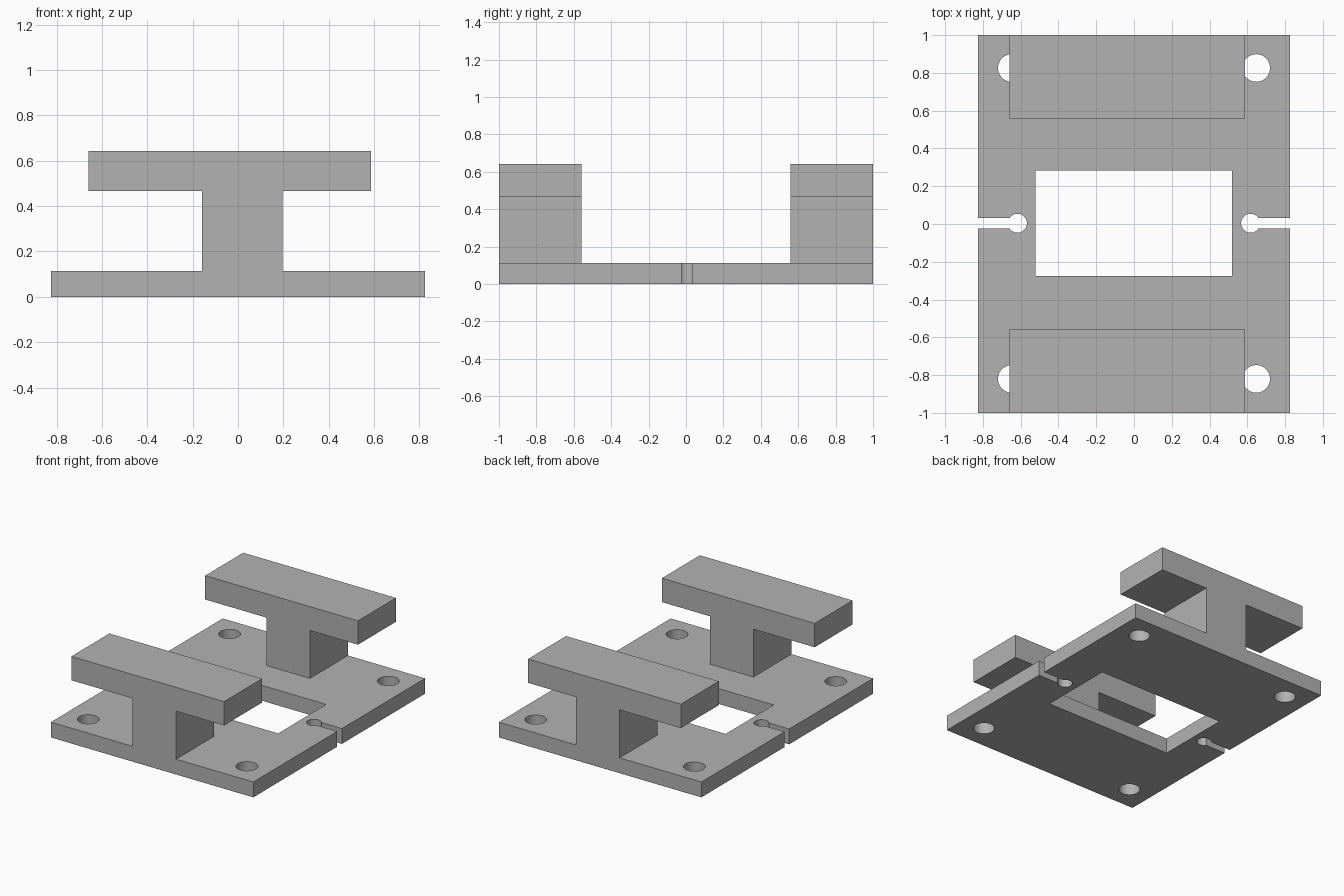
import bpy, bmesh
from math import sin, cos, pi, asin
from mathutils import Matrix

cube = bpy.data.objects.get("Cube")
if cube:
    bpy.data.objects.remove(cube)

grey = bpy.data.materials.new("plain grey")
grey.use_nodes = True
color = (0.45, 0.45, 0.45, 1)
grey.diffuse_color = color
grey.node_tree.nodes["Principled BSDF"].inputs["Base Color"].default_value = color


def arc(cx, cy, r, start, end, steps):
    return [(cx + r * cos(start + (end - start) * i / steps),
             cy + r * sin(start + (end - start) * i / steps)) for i in range(steps + 1)]


def circle(cx, cy, r):
    return arc(cx, cy, r, 0, 2 * pi, 40)[:-1]


def rect(x0, x1, y0, y1):
    return [(x0, y0), (x1, y0), (x1, y1), (x0, y1)]


def extruded(name, loops, depth, matrix):
    """Fill closed loops (inner loops become holes) and extrude by depth."""
    curve = bpy.data.curves.new(name, "CURVE")
    curve.dimensions = "2D"
    curve.fill_mode = "BOTH"
    curve.extrude = depth / 2
    for loop in loops:
        spline = curve.splines.new("POLY")
        spline.points.add(len(loop) - 1)
        for point, (x, y) in zip(spline.points, loop):
            point.co = (x, y, 0, 1)
        spline.use_cyclic_u = True
    source = bpy.data.objects.new(name + " profile", curve)
    bpy.context.collection.objects.link(source)
    bpy.context.view_layer.update()
    graph = bpy.context.evaluated_depsgraph_get()
    mesh = bpy.data.meshes.new_from_object(source.evaluated_get(graph))
    bpy.data.objects.remove(source)
    bm = bmesh.new()
    bm.from_mesh(mesh)
    bmesh.ops.remove_doubles(bm, verts=bm.verts, dist=1e-5)
    bm.transform(matrix)
    bmesh.ops.recalc_face_normals(bm, faces=bm.faces)
    bm.to_mesh(mesh)
    bm.free()
    mesh.name = name
    mesh.materials.clear()
    mesh.materials.append(grey)
    obj = bpy.data.objects.new(name, mesh)
    bpy.context.collection.objects.link(obj)
    bpy.ops.object.select_all(action="DESELECT")
    obj.select_set(True)
    bpy.context.view_layer.objects.active = obj
    bpy.ops.object.shade_smooth_by_angle(angle=pi / 6)
    return obj


# Base plate: outline with a keyhole slot in each side
half_x, thick = 0.825, 0.113
slot_y, slot_half, slot_r, slot_x = 0.004, 0.027, 0.05, 0.617
a = asin(slot_half / slot_r)
right_slot = ([(half_x, slot_y - slot_half)]
              + arc(slot_x, slot_y, slot_r, 2 * pi - a, a, 28)
              + [(half_x, slot_y + slot_half)])
left_slot = [(-x, y) for x, y in reversed(right_slot)]
outline = ([(-half_x, -1), (half_x, -1)] + right_slot
           + [(half_x, 1), (-half_x, 1)] + left_slot)

# Central window and four corner screw holes
window = rect(-0.522, 0.52, -0.276, 0.284)
holes = [circle(sx * 0.647, 0.003 + sy * 0.823, 0.073) for sx in (-1, 1) for sy in (-1, 1)]
extruded("base_plate", [outline, window] + holes, thick,
         Matrix.Translation((0, 0, thick / 2)))

# T-shaped supports at the front and back edges
post_l, post_r, bar_l, bar_r = -0.159, 0.196, -0.658, 0.587
under, top, inner = 0.466, 0.642, 0.558
tee = [(post_l, thick), (post_r, thick), (post_r, under), (bar_r, under),
       (bar_r, top), (bar_l, top), (bar_l, under), (post_l, under)]
for name, side in (("front_support", -1), ("back_support", 1)):
    place = Matrix.Translation((0, side * (1 + inner) / 2, 0)) @ Matrix.Rotation(pi / 2, 4, "X")
    extruded(name, [tee], 1 - inner, place)
